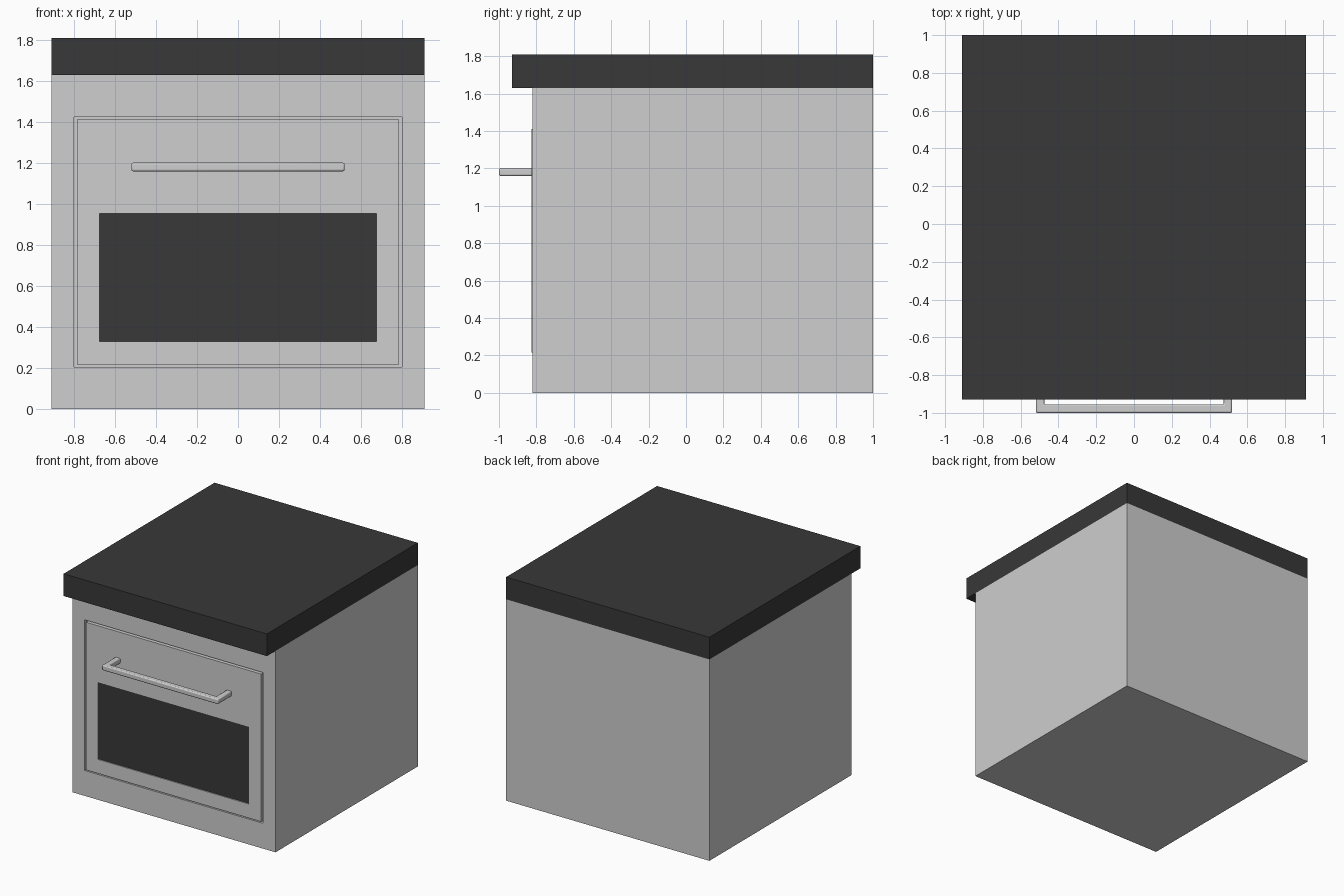
import bpy, bmesh

if "Cube" in bpy.data.objects:
    bpy.data.objects.remove(bpy.data.objects["Cube"])


def material(name, r, g, b):
    m = bpy.data.materials.new(name)
    m.diffuse_color = (r, g, b, 1)
    m.use_nodes = True
    m.node_tree.nodes["Principled BSDF"].inputs["Base Color"].default_value = m.diffuse_color
    return m


steel = material("brushed steel", 0.62, 0.62, 0.62)
black = material("black worktop", 0.04, 0.04, 0.04)
glass = material("dark glass", 0.04, 0.04, 0.04)


def finish(name, bm, mats, bevel=0, segments=1):
    bmesh.ops.recalc_face_normals(bm, faces=bm.faces)
    me = bpy.data.meshes.new(name)
    bm.to_mesh(me)
    bm.free()
    for m in mats:
        me.materials.append(m)
    ob = bpy.data.objects.new(name, me)
    bpy.context.collection.objects.link(ob)
    if bevel:
        mod = ob.modifiers.new("edges", 'BEVEL')
        mod.width, mod.segments = bevel, segments
    return ob


def ring(bm, x, z0, z1, y):
    return [bm.verts.new(p) for p in ((-x, y, z0), (x, y, z0), (x, y, z1), (-x, y, z1))]


def bridge(bm, a, b):
    for i in range(4):
        j = (i + 1) % 4
        bm.faces.new((a[i], a[j], b[j], b[i]))


def recessed_box(name, outer, y_front, y_back, hole, depth, mats):
    """Box whose front has a rectangular recess; the recess floor takes the last material."""
    bm = bmesh.new()
    back, front = ring(bm, *outer, y_back), ring(bm, *outer, y_front)
    rim, floor = ring(bm, *hole, y_front), ring(bm, *hole, y_front + depth)
    for a, b in ((back, front), (front, rim), (rim, floor)):
        bridge(bm, a, b)
    bm.faces.new(back)
    bm.faces.new(floor).material_index = len(mats) - 1
    return finish(name, bm, mats)


# Cabinet with a door opening, and the door with its sunken window
recessed_box("oven_body", (0.91, 0, 1.63), -0.82, 1.0, (0.80, 0.205, 1.425), 0.06, [steel])
recessed_box("oven_door", (0.785, 0.217, 1.412), -0.826, -0.76,
             (0.675, 0.33, 0.955), 0.008, [steel, glass])

# Worktop overhanging the front
bm = bmesh.new()
top, bottom = ring(bm, 0.91, 1.63, 1.81, -0.93), ring(bm, 0.91, 1.63, 1.81, 1.0)
bridge(bm, top, bottom)
bm.faces.new(top)
bm.faces.new(bottom)
finish("worktop", bm, [black])

# U-shaped handle: flat outline extruded upwards, with softened edges
t = 0.045
half = [(0.52, -1.0), (0.52, -0.82), (0.52 - t, -0.82), (0.52 - t, -1.0 + t)]
outline = half + [(-x, y) for x, y in reversed(half)]
bm = bmesh.new()
base = bm.faces.new([bm.verts.new((x, y, 1.16)) for x, y in outline])
up = bmesh.ops.extrude_face_region(bm, geom=[base])
bmesh.ops.translate(bm, vec=(0, 0, 0.042),
                    verts=[v for v in up["geom"] if isinstance(v, bmesh.types.BMVert)])
handle = finish("door_handle", bm, [steel], 0.008, 2)
bpy.context.view_layer.objects.active = handle
handle.select_set(True)
bpy.ops.object.shade_smooth_by_angle()
